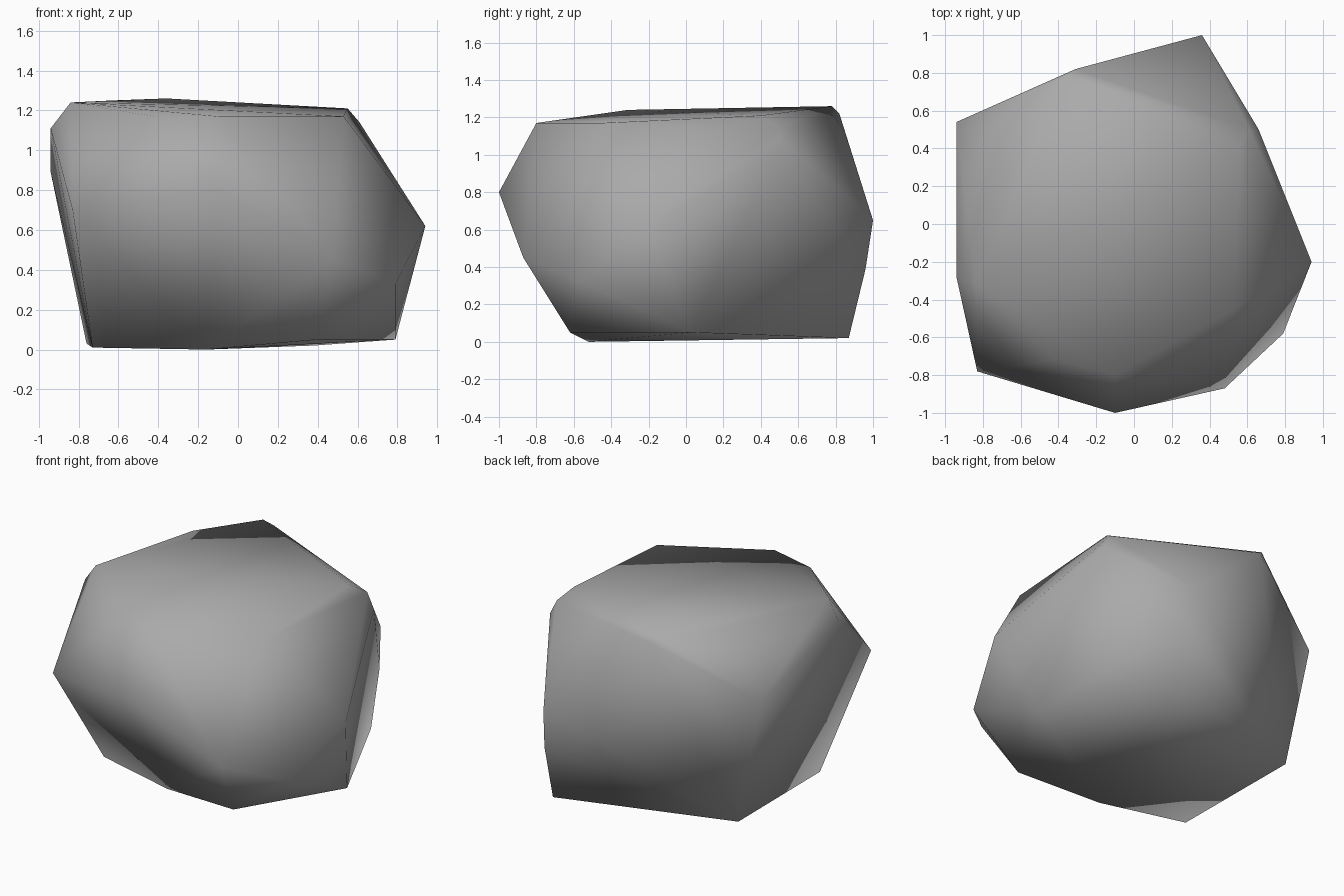
import bpy
import bmesh
from mathutils import Vector

# Remove only the default object
default_object = bpy.data.objects.get("Cube")
if default_object:
    bpy.data.objects.remove(default_object, do_unlink=True)


def make_material(name, grey):
    """One flat colour, visible in the viewport and in a render."""
    material = bpy.data.materials.new(name)
    material.use_nodes = True
    colour = (grey, grey, grey, 1)
    material.diffuse_color = colour
    shader = material.node_tree.nodes["Principled BSDF"]
    shader.inputs["Base Color"].default_value = colour
    return material


def make_boulder(name, corner_rings, material):
    """Wrap a tight skin around the corner rings and smooth the shading."""
    mesh = bpy.data.meshes.new(name)
    boulder = bpy.data.objects.new(name, mesh)
    bpy.context.collection.objects.link(boulder)

    bm = bmesh.new()
    for ring in corner_rings:
        for corner in ring:
            bm.verts.new(Vector(corner) / 100)
    hull = bmesh.ops.convex_hull(bm, input=bm.verts[:])
    # Drop any corner that ended up inside the skin
    loose = [vert for vert in bm.verts if not vert.link_faces]
    bmesh.ops.delete(bm, geom=loose, context="VERTS")
    bmesh.ops.recalc_face_normals(bm, faces=bm.faces[:])
    for face in bm.faces:
        face.smooth = True
    bm.to_mesh(mesh)
    bm.free()

    mesh.materials.append(material)
    return boulder


# Corners in hundredths of a unit: the underside
base_ring = [
    (-73, -38, 1), (-16, -52, 0), (40, -62, 5), (79, 3, 5),
    (38, 87, 2), (-76, 53, 3),
]

# The widest part, all around the sides
belly_ring = [
    (-83, -78, 70), (-10, -100, 80), (48, -87, 45), (79, -58, 33),
    (94, -20, 62), (36, 100, 65), (38, 96, 39), (-94, 54, 89),
]

# The chipped shoulder just below the top
shoulder_ring = [
    (-94, -28, 111), (66, 50, 104), (61, 50, 114), (-31, 82, 122),
]

# The broad, nearly level top
crown_ring = [
    (-84, -31, 124), (-42, -72, 117), (-10, -80, 117), (53, -45, 117),
    (55, 40, 121), (-36, 78, 126), (-63, 42, 125),
]

stone_grey = make_material("stone grey", 0.4)
make_boulder(
    "boulder",
    (base_ring, belly_ring, shoulder_ring, crown_ring),
    stone_grey,
)
